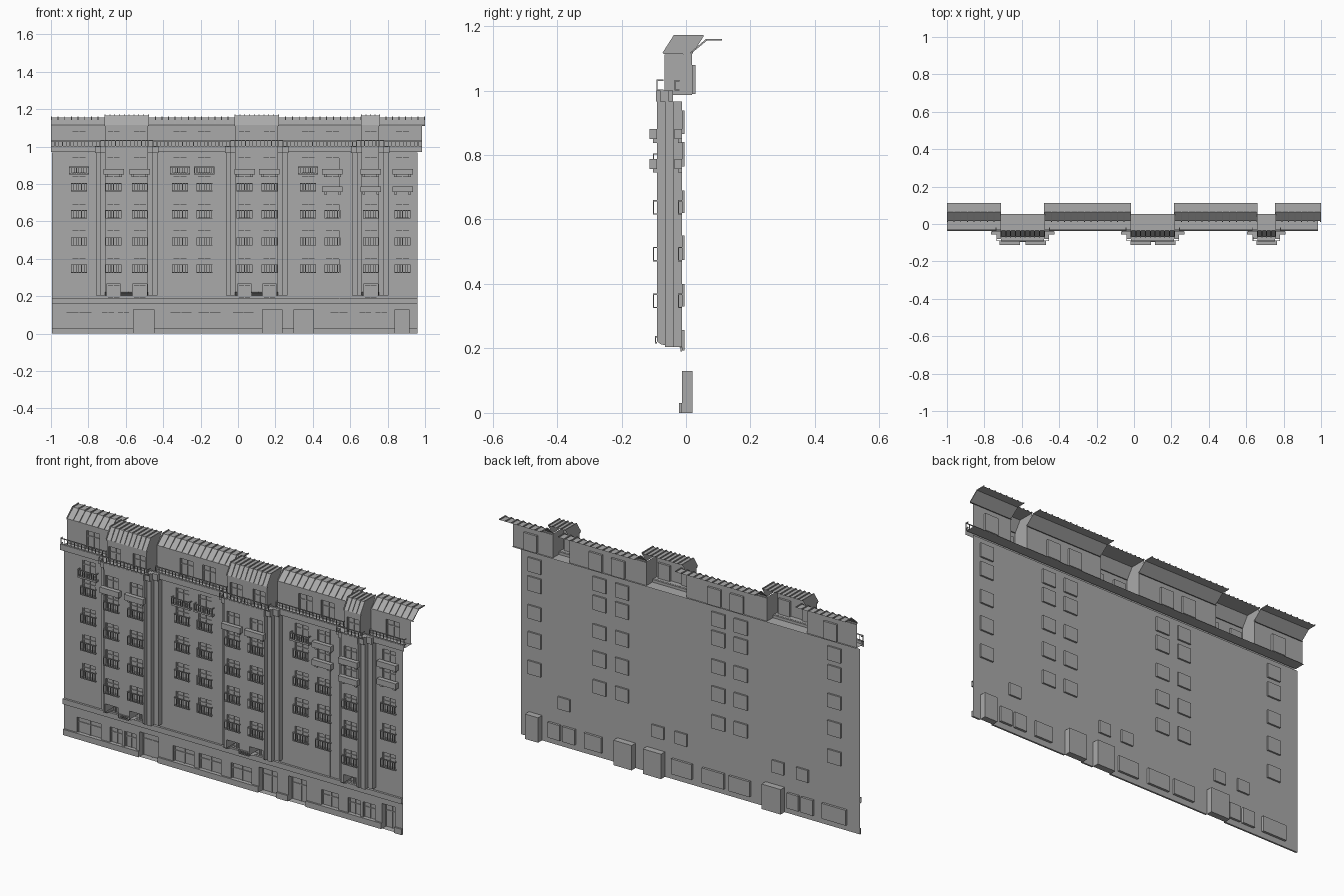
import bpy, bmesh

if "Cube" in bpy.data.objects:
    bpy.data.objects.remove(bpy.data.objects["Cube"])

WALL, BAY, ATTIC = -0.013, -0.09, 0.018
ROWS = [(.33, .40), (.475, .55), (.62, .69), (.765, .84), (.865, .938)]
COLS = [-.85, -.31, -.18, .375, .505, .88]            # window columns in the flat wall
BAYS = [(-.71, -.48, [-.665, -.525]), (-.015, .215, [.035, .168]), (.66, .755, [.71])]
DOORS = [(-.56, -.45), (.13, .235), (.30, .405), (.84, .915)]
SHOPS = [(-.92, -.78), (-.73, -.66), (-.645, -.58), (-.365, -.245), (-.215, -.09),
         (-.03, .087), (.49, .59), (.645, .715), (.73, .80)]
W = .038                                              # half window width

stone = bpy.data.materials.new("dark_grey")
stone.diffuse_color = (.4, .4, .4, 1)
stone.use_nodes = True
stone.node_tree.nodes["Principled BSDF"].inputs["Base Color"].default_value = stone.diffuse_color


def finish(name, bm, weld=True):
    if weld:
        bmesh.ops.remove_doubles(bm, verts=bm.verts, dist=1e-5)
    me = bpy.data.meshes.new(name)
    bm.to_mesh(me)
    bm.free()
    me.materials.append(stone)
    bpy.context.collection.objects.link(bpy.data.objects.new(name, me))


def face(bm, pts):
    return bm.faces.new([bm.verts.new(p) for p in pts])


def boxes(name, items):
    """One object from many boxes (x0, x1, y0, y1, z0, z1)."""
    bm = bmesh.new()
    for x0, x1, y0, y1, z0, z1 in items:
        for v in bmesh.ops.create_cube(bm, size=1)["verts"]:
            v.co = (x0 if v.co.x < 0 else x1, y0 if v.co.y < 0 else y1, z0 if v.co.z < 0 else z1)
    finish(name, bm, False)


def sheet(bm, x0, x1, z0, z1, y, holes):
    """Wall sheet facing -y with recessed openings (x0, x1, z0, z1, depth)."""
    xs = sorted({x0, x1} | {v for h in holes for v in h[:2]})
    zs = sorted({z0, z1} | {v for h in holes for v in h[2:4]})
    for a, b in zip(xs, xs[1:]):
        for c, d in zip(zs, zs[1:]):
            mx, mz = (a + b) / 2, (c + d) / 2
            if not any(h[0] < mx < h[1] and h[2] < mz < h[3] for h in holes):
                face(bm, [(a, y, c), (b, y, c), (b, y, d), (a, y, d)])
    for a, b, c, d, dep in holes:
        k = y + dep
        ring = [(a, c), (b, c), (b, d), (a, d)]
        if dep < .05:                                 # deep niches stay open at the back
            face(bm, [(p, k, q) for p, q in ring])
        for i in range(4):
            (p, q), (r, s) = ring[i], ring[(i + 1) % 4]
            if dep < .05 or i != 0:
                face(bm, [(p, y, q), (p, k, q), (r, k, s), (r, y, s)])


def strip(bm, x0, x1, prof):
    """Open profile in y,z swept along x."""
    for (y0, z0), (y1, z1) in zip(prof, prof[1:]):
        face(bm, [(x0, y0, z0), (x1, y0, z0), (x1, y1, z1), (x0, y1, z1)])


def guard(x0, x1, z0, z1, y, dep, step=.014, t=.004):
    """Barred railing with returns back to the wall at y."""
    f = y - dep
    out = [(x0, x1, f, f + t, z, z + t) for z in (z0, z1 - t)]
    out += [(x, x + t, f, y, z, z + t) for x in (x0, x1 - t) for z in (z0, z1 - t)]
    n = max(2, round((x1 - x0) / step))
    out += [(x0 + (x1 - x0 - t) * i / n, x0 + (x1 - x0 - t) * i / n + t * .8, f, f + t * .8, z0, z1)
            for i in range(n + 1)]
    return out


def mullions(x0, x1, z0, z1, y, t=.004):
    m, h = (x0 + x1) / 2, z0 + (z1 - z0) * .65
    return [(m - t / 2, m + t / 2, y - t, y, z0, z1), (x0, x1, y - t, y, h, h + t),
            (x0, x0 + t, y - t, y, z0, z1), (x1 - t, x1, y - t, y, z0, z1)]


bars, frames, solids = [], [], []

# main street wall with recessed windows, shop windows and deep doorways
holes = [(a, b, 0.0, .13, .033) for a, b in DOORS] + [(a, b, .03, .11, .012) for a, b in SHOPS]
holes += [(c - W, c + W, a, b, .009) for c in COLS for a, b in ROWS]
holes += [(c - W * .9, c + W * .9, .193, .257, .009) for b in BAYS for c in b[2]]
bm = bmesh.new()
sheet(bm, -.995, .96, 0, .967, WALL, holes)
finish("main_wall", bm)
for h in holes:
    frames += mullions(*h[:4], WALL + h[4])

# projecting bays: stepped side pilasters and a windowed front with a rounded-off base
for x0, x1, cols in BAYS:
    bm = bmesh.new()
    for grow, y in ((.05, -.04), (.024, -.065)):
        for a, b in ((x0 - grow, x0), (x1, x1 + grow)):
            sheet(bm, a, b, .205, .966, y, [])
            strip(bm, a, b, [(y, .205), (WALL, .205)])
        for x in (x0 - grow, x1 + grow):
            face(bm, [(x, WALL, .205), (x, y, .205), (x, y, .966), (x, WALL, .966)])
    hs = [(c - W * .95, c + W * .95, p, q, .01) for c in cols for p, q in ROWS]
    for h in hs:
        frames += mullions(*h[:4], BAY + h[4])
    hs += [(c - W, c + W, .222, .266, WALL - BAY) for c in cols]
    sheet(bm, x0, x1, .222, .966, BAY, hs)
    base = [(WALL, .203), (-.05, .206), (-.078, .213), (BAY, .222)]
    for x in (x0, x1):
        face(bm, [(x, *p) for p in base] + [(x, BAY, .966), (x, WALL, .966)])
    ends = [x0] + [v for c in cols for v in (c - W, c + W)] + [x1]
    for a, b in zip(ends[::2], ends[1::2]):
        strip(bm, a, b, base)
    finish("bay", bm)
    if len(cols) == 2:                                # low grille between the base niches
        m = (x0 + x1) / 2
        bars += guard(m - .03, m + .03, .216, .238, BAY, .006, .008)

# window guards and balconies
for c in COLS + [c for b in BAYS for c in b[2]]:
    in_bay = c not in COLS
    y = BAY if in_bay else WALL
    for i, (a, b) in enumerate(ROWS):
        if c in (.505, .71, .88) and i >= 3 or in_bay and i == 4:
            z = .757 if i == 3 else .85
            solids += [(c - .055, c + .055, y - .023, y, z, z + .03),
                       (c - .045, c - .03, y - .012, y, z - .012, z),
                       (c + .03, c + .045, y - .012, y, z - .012, z)]
        elif i == 4:
            bars += guard(c - .054, c + .054, .855, .893, y, .02)
            solids.append((c - .054, c + .054, y - .02, y, .85, .856))
        else:
            bars += guard(c - .043, c + .043, a - .005, a + .04, y, .012)
boxes("solid_balconies", solids)

# plinth pieces between doorways, string course, drainpipe
edges = [-.995] + [v for d in DOORS for v in d] + [.96]
boxes("plinth", [(edges[i], edges[i + 1], -.022, WALL, 0, .03) for i in range(0, len(edges), 2)])
bm = bmesh.new()
strip(bm, -.995, .96, [(WALL, .162), (-.024, .162), (-.024, .19), (WALL, .19)])
finish("string_course", bm)
boxes("drainpipe", [(.54, .544, WALL - .004, WALL, .19, .966)])

# main cornice: open fascia and terrace slab, visible from behind over the wall top
bm = bmesh.new()
strip(bm, -1, .985, [(-.038, .97), (-.038, 1.0), (-.03, 1.0), (-.03, .986), (.028, .986)])
finish("main_cornice", bm)

# bay cornices and roof-terrace railing following the bays
cornice, start = [], -1
for x0, x1, _ in BAYS:
    cornice += [(x0 - .055, x1 + .055, -.055, -.04, .966, 1.0),
                (x0 - .026, x1 + .026, -.08, -.04, .966, 1.0), (x0, x1, -.093, -.04, .966, 1.0)]
    bars += guard(start, x0 - .026, 1.0, 1.032, -.02, .016, .02)
    bars += guard(x0 - .026, x1 + .026, 1.0, 1.034, -.07, .022, .02)
    start = x1 + .026
bars += guard(start, .985, 1.0, 1.032, -.02, .016, .02)
boxes("bay_cornice", cornice)

# attic walls: set back between bays, forward with open backs at bays
cuts = [-1] + [v for b in BAYS for v in b[:2]] + [.985]
spans = list(zip(cuts[::2], cuts[1::2]))
bm = bmesh.new()
for a, b in spans:
    hs = [(c - W, c + W, .99, 1.08, .011) for c in COLS if a < c < b]
    sheet(bm, a, b, .986, 1.112, ATTIC, hs)
    for h in hs:
        frames += mullions(*h[:4], ATTIC + .011)
for a, b, cols in BAYS:
    hs = [(c - W * .9, c + W * .9, .99, 1.08, .011) for c in cols]
    sheet(bm, a, b, .986, 1.112, -.067, hs)
    for h in hs:
        frames += mullions(*h[:4], -.056)
    for x in (a, b):
        face(bm, [(x, -.067, .986), (x, ATTIC, .986), (x, ATTIC, 1.112), (x, -.067, 1.112)])
finish("attic_walls", bm)


def seamed_roof(name, x0, x1, prof, step, cap):
    """Folded sheet-metal roof with standing seams and a small eave fascia."""
    bm = bmesh.new()
    strip(bm, x0, x1, prof)
    n, t, h = round((x1 - x0) / step), .005, .005
    raised = [(prof[0][0] - .003, prof[0][1] + h * .6), (prof[1][0] - .003, prof[1][1] + h),
              (prof[2][0], prof[2][1] + h)]
    for i in range(n + 1):
        x = x0 + (x1 - x0 - t) * i / n
        strip(bm, x, x + t, raised)
        for s in (x, x + t):
            for j in (0, 1):
                face(bm, [(s, *prof[j]), (s, *prof[j + 1]), (s, *raised[j + 1]), (s, *raised[j])])
    if cap:
        for x in (x0, x1):
            face(bm, [(x, *p) for p in prof + [(ATTIC, 1.112)]])
    y, z = prof[0]
    strip(bm, x0, x1, [(y + .008, z - .005), (y, z - .005), (y, z)])
    finish(name, bm)


for i, (a, b) in enumerate(spans):
    seamed_roof("main_roof", a, 1.0 if i == 3 else b,
                [(.015, 1.114), (.065, 1.155), (.112, 1.155)], .037, False)
for a, b, _ in BAYS:
    seamed_roof("bay_roof", a - .003, b + .003,
                [(-.07, 1.114), (-.035, 1.167), (.054, 1.167)], .025, True)

boxes("railings", bars)
boxes("window_frames", frames)
